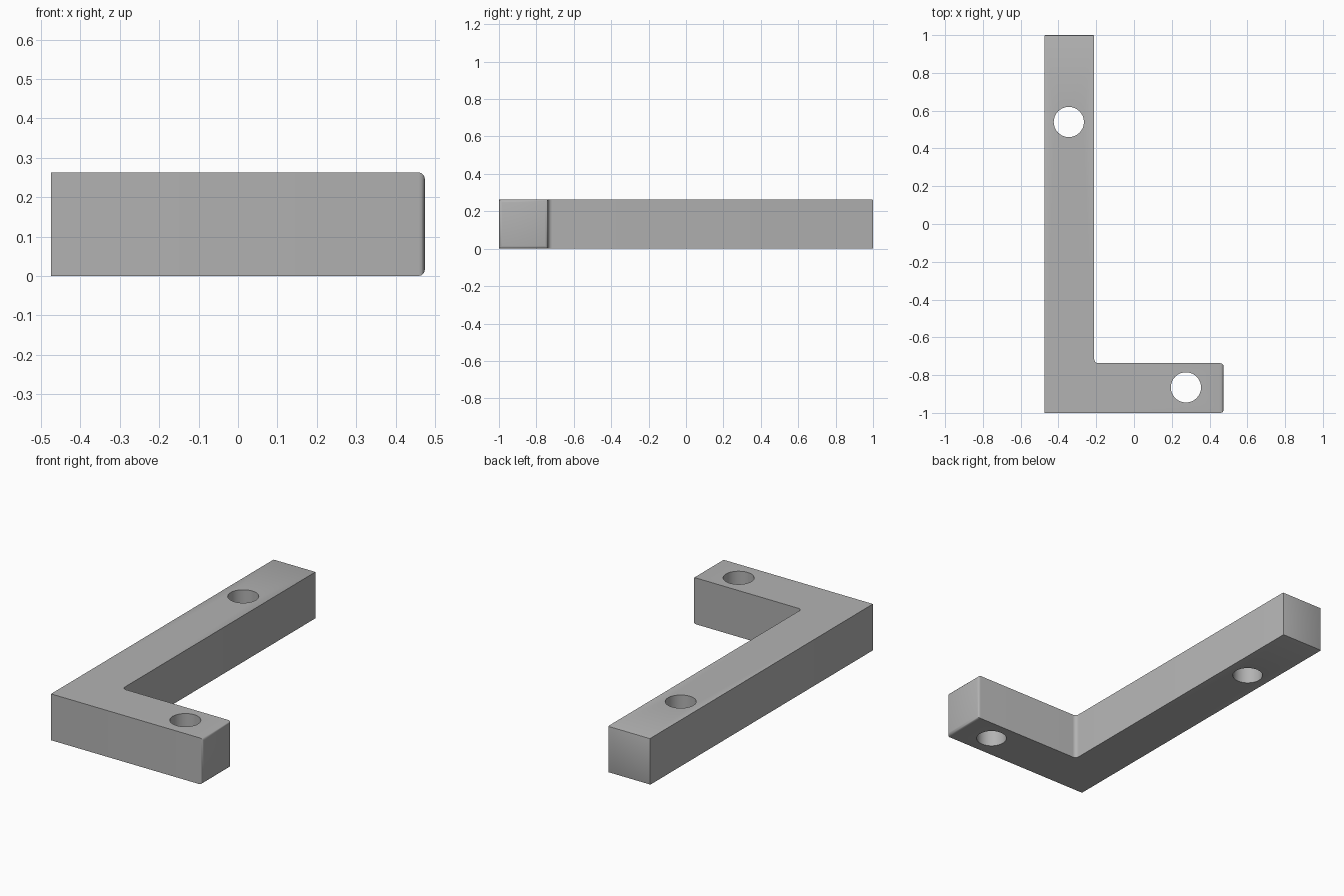
import bpy
import bmesh
import math

if "Cube" in bpy.data.objects:
    bpy.data.objects.remove(bpy.data.objects["Cube"], do_unlink=True)

HX, HY, T = 0.474, 1.0, 0.263      # half width, half length, bar thickness
HOLES = [(-0.345, 0.54), (0.275, -0.865)]
HOLE_R = 0.08

grey = bpy.data.materials.new("plain_grey")
grey.use_nodes = True
colour = (0.45, 0.45, 0.45, 1)
grey.diffuse_color = colour
grey.node_tree.nodes["Principled BSDF"].inputs["Base Color"].default_value = colour


def edges_where(bm, test):
    return [e for e in bm.edges if all(test(v.co) for v in e.verts)]


def round_edges(bm, test, size, segments=3):
    bmesh.ops.bevel(bm, geom=edges_where(bm, test), offset=size,
                    segments=segments, profile=0.5, affect='EDGES')


# L-shaped bar extruded from its outline
ix, iy = -HX + T, -HY + T
outline = [(-HX, -HY), (HX, -HY), (HX, iy), (ix, iy), (ix, HY), (-HX, HY)]
bm = bmesh.new()
base = bm.faces.new([bm.verts.new((x, y, 0)) for x, y in outline])
top = bmesh.ops.extrude_face_region(bm, geom=[base])["geom"]
bmesh.ops.translate(bm, vec=(0, 0, T),
                    verts=[g for g in top if isinstance(g, bmesh.types.BMVert)])
bmesh.ops.recalc_face_normals(bm, faces=bm.faces)

# Softened inner corner and bar ends
round_edges(bm, lambda c: abs(c.x - ix) < 1e-4 and abs(c.y - iy) < 1e-4, 0.022, 4)
round_edges(bm, lambda c: c.x > HX - 1e-4, 0.016)
round_edges(bm, lambda c: c.y > HY - 1e-4, 0.005, 2)

mesh = bpy.data.meshes.new("angle_bracket")
bm.to_mesh(mesh)
bm.free()
mesh.materials.append(grey)
bracket = bpy.data.objects.new("angle_bracket", mesh)
bpy.context.collection.objects.link(bracket)
bpy.context.view_layer.objects.active = bracket

# Round through holes
for x, y in HOLES:
    bpy.ops.mesh.primitive_cylinder_add(vertices=32, radius=HOLE_R, depth=T * 2,
                                        location=(x, y, T / 2))
    cutter = bpy.context.object
    cutter.name = "hole_cutter"
    cutter.hide_render = True
    cutter.data.materials.append(grey)
    bpy.context.view_layer.objects.active = bracket
    cut = bracket.modifiers.new("hole", 'BOOLEAN')
    cut.operation = 'DIFFERENCE'
    cut.solver = 'EXACT'
    cut.object = cutter
    bpy.ops.object.modifier_apply(modifier=cut.name)
    bpy.data.objects.remove(cutter, do_unlink=True)

bpy.ops.object.select_all(action='DESELECT')
bracket.select_set(True)
bpy.ops.object.shade_smooth_by_angle(angle=math.radians(35))
